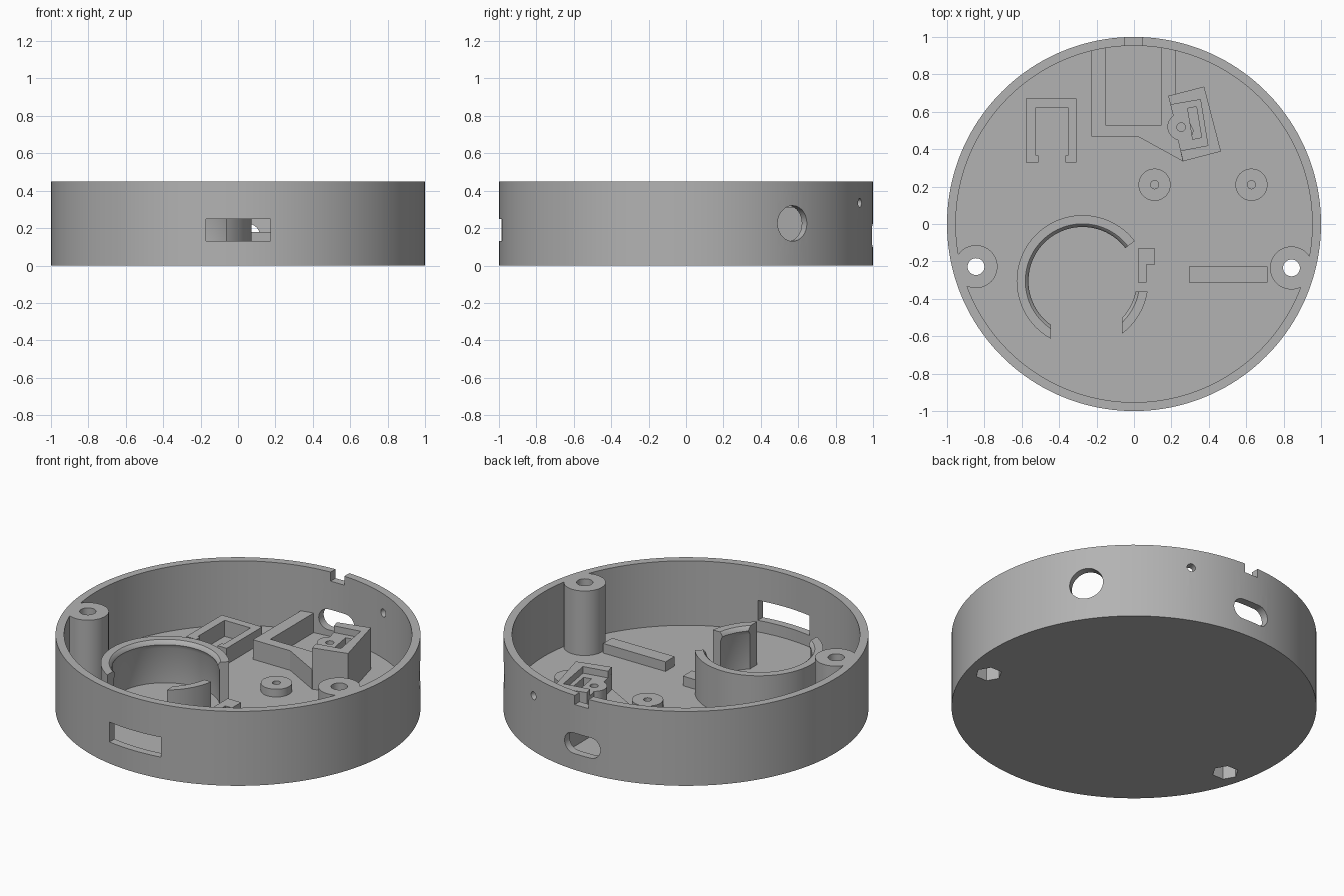
import bpy, bmesh, math
from mathutils import Matrix

if "Cube" in bpy.data.objects:
    bpy.data.objects.remove(bpy.data.objects["Cube"])

FLOOR, TOP = 0.06, 0.45
grey = bpy.data.materials.new("grey plastic")
grey.diffuse_color = (0.45, 0.45, 0.45, 1)
grey.use_nodes = True
grey.node_tree.nodes["Principled BSDF"].inputs["Base Color"].default_value = grey.diffuse_color


def make(name, bm, matrix=None):
    if matrix:
        bmesh.ops.transform(bm, matrix=matrix, verts=bm.verts)
    bmesh.ops.recalc_face_normals(bm, faces=bm.faces)
    me = bpy.data.meshes.new(name)
    bm.to_mesh(me)
    bm.free()
    me.materials.append(grey)
    ob = bpy.data.objects.new(name, me)
    bpy.context.collection.objects.link(ob)
    return ob


def prism(name, pts, z0, z1, matrix=None):
    bm = bmesh.new()
    lo = [bm.verts.new((x, y, z0)) for x, y in pts]
    hi = [bm.verts.new((x, y, z1)) for x, y in pts]
    bm.faces.new(lo[::-1])
    bm.faces.new(hi)
    n = len(pts)
    for i in range(n):
        j = (i + 1) % n
        bm.faces.new((lo[i], lo[j], hi[j], hi[i]))
    return make(name, bm, matrix)


def arc(cx, cy, r, a0, a1, n):
    return [(cx + r * math.cos(math.radians(a0 + (a1 - a0) * i / n)),
             cy + r * math.sin(math.radians(a0 + (a1 - a0) * i / n))) for i in range(n + 1)]


def circle(cx, cy, r, n=48):
    return arc(cx, cy, r, 0, 360, n)[:-1]


def rect(x0, y0, x1, y1):
    return [(x0, y0), (x1, y0), (x1, y1), (x0, y1)]


def lathe(name, profile, cx, cy, n=96):
    bm = bmesh.new()
    rings = [[bm.verts.new((x, y, z)) for x, y in circle(cx, cy, r, n)] for r, z in profile]
    for k in range(len(rings)):
        a, b = rings[k], rings[(k + 1) % len(rings)]
        for i in range(n):
            j = (i + 1) % n
            bm.faces.new((a[i], a[j], b[j], b[i]))
    return make(name, bm)


def boolean(ob, tool, op='DIFFERENCE'):
    mod = ob.modifiers.new("cut", 'BOOLEAN')
    mod.operation, mod.solver, mod.object = op, 'EXACT', tool
    dg = bpy.context.evaluated_depsgraph_get()
    me = bpy.data.meshes.new_from_object(ob.evaluated_get(dg))
    ob.modifiers.clear()
    ob.data = me
    bpy.data.objects.remove(tool)


# round pan with two screw posts joined to its wall
pan = prism("pan", circle(0, 0, 1, 160), 0, TOP)
boolean(pan, prism("cut", circle(0, 0, 0.953, 160), FLOOR, 1))
posts = [(-0.845, -0.228), (0.842, -0.235)]
for x, y in posts:
    boolean(pan, prism("post", circle(x, y, 0.115), 0.03, TOP), 'UNION')
# screw holes and hexagonal nut pockets
for x, y in posts:
    boolean(pan, prism("cut", circle(x, y, 0.045, 32), -0.1, 1))
    boolean(pan, prism("cut", circle(x, y, 0.073, 6), -0.1, 0.1))
# front window and back rim notch
boolean(pan, prism("cut", rect(-0.17, -1.1, 0.175, -0.85), 0.13, 0.25))
boolean(pan, prism("cut", rect(-0.047, 0.85, 0.045, 1.1), 0.395, 0.6))
# oval socket opening at the back
oval = arc(0.055, 0.16, 0.062, -90, 90, 16) + arc(-0.06, 0.16, 0.062, 90, 270, 16)
boolean(pan, prism("cut", oval, -1.1, -0.85, Matrix.Rotation(math.pi / 2, 4, 'X')))
# large and small radial holes
for ang, z, r in ((34.8, 0.225, 0.095), (68.3, 0.335, 0.024)):
    m = (Matrix.Translation((0, 0, z)) @ Matrix.Rotation(math.radians(ang), 4, 'Z')
         @ Matrix.Rotation(math.pi / 2, 4, 'Y'))
    boolean(pan, prism("cut", circle(0, 0, r), 0.8, 1.1, m))

# round cradle with inner snap lip, split by two gaps
cx, cy = -0.275, -0.305
B = FLOOR - 0.01
cradle = lathe("round_cradle", [(0.352, B), (0.352, 0.32), (0.306, 0.32), (0.296, 0.311),
                                (0.289, 0.295), (0.3, 0.27), (0.3, B)], cx, cy)
boolean(cradle, prism("cut", rect(-0.445, -0.8, -0.065, -0.35), 0, 0.5))
boolean(cradle, prism("cut", [(cx, cy), (-0.1, -0.36), (0.2, -0.36),
                              (cx + 0.5 * math.cos(0.655), cy + 0.5 * math.sin(0.655))], 0, 0.5))

# low standoffs with pilot holes
for i, x in enumerate((0.11, 0.628)):
    s = prism("standoff_%d" % (i + 1), circle(x, 0.21, 0.086), B, 0.107)
    boolean(s, prism("cut", circle(x, 0.21, 0.022, 24), FLOOR, 0.3))

# floor ribs
prism("straight_rib", rect(0.295, -0.312, 0.713, -0.226), B, 0.118)
prism("corner_rib", [(0.022, -0.13), (0.022, -0.312), (0.067, -0.312), (0.067, -0.217),
                     (0.112, -0.217), (0.112, -0.13)], B, 0.118)

# clip frame with two hooked ends
prism("clip_frame", [(-0.577, 0.67), (-0.577, 0.33), (-0.51, 0.33), (-0.51, 0.367),
                     (-0.525, 0.367), (-0.525, 0.622), (-0.352, 0.622), (-0.352, 0.367),
                     (-0.367, 0.367), (-0.367, 0.33), (-0.307, 0.33), (-0.307, 0.67)], B, 0.157)

# socket bracket against the back wall
prism("socket_bracket", [(-0.228, 0.96), (-0.228, 0.467), (0.022, 0.467), (0.262, 0.335),
                         (0.32, 0.5), (0.222, 0.69), (0.222, 0.96), (0.147, 0.96),
                         (0.147, 0.528), (-0.153, 0.528), (-0.153, 0.96)], B, 0.178)

# angled switch tower: solid base with round lobe, raised C-shaped rim
base = [(0.183, 0.685), (0.208, 0.585)] + arc(0.252, 0.52, 0.073, 125, 257, 16) + \
       [(0.26, 0.335), (0.465, 0.388), (0.375, 0.735)]
tower = prism("switch_tower", base, B, 0.27)
boolean(tower, prism("cut", circle(0.252, 0.518, 0.023, 24), 0.15, 0.4))
boolean(tower, prism("cut", [(0.287, 0.618), (0.314, 0.453), (0.361, 0.463), (0.334, 0.627)],
                     0.15, 0.4))
prism("switch_tower_rim", [(0.183, 0.685), (0.195, 0.637), (0.355, 0.665), (0.395, 0.42),
                           (0.248, 0.392), (0.262, 0.335), (0.465, 0.388), (0.375, 0.735)],
      0.27, 0.31)

# smooth round walls, crisp edges
for ob in bpy.context.collection.objects:
    ob.select_set(True)
    bpy.context.view_layer.objects.active = ob
bpy.ops.object.shade_smooth_by_angle(angle=math.radians(25))
